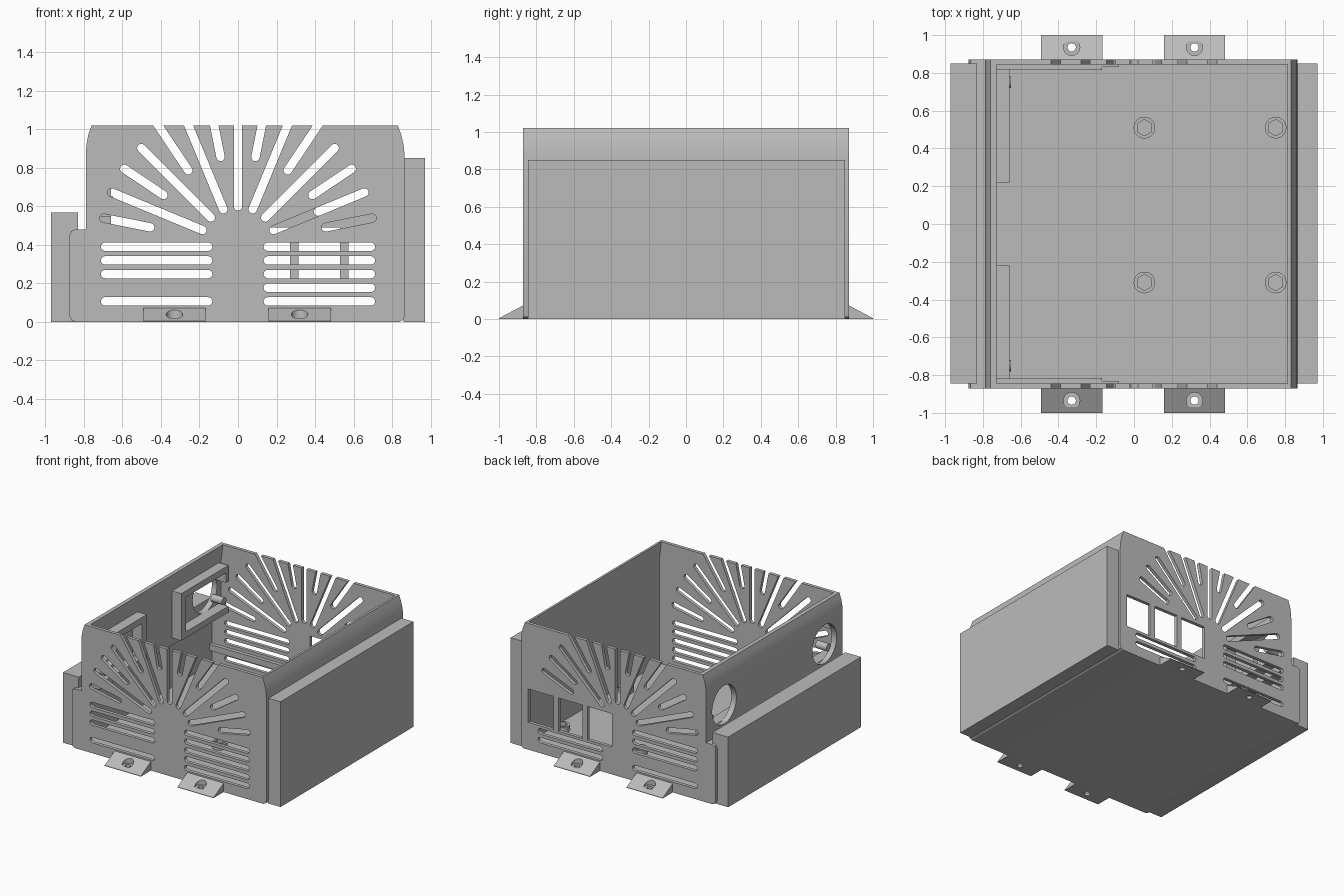
import bpy, bmesh, math
from mathutils import Matrix, Vector

if "Cube" in bpy.data.objects:
    bpy.data.objects.remove(bpy.data.objects["Cube"])

grey = bpy.data.materials.new("plain_grey")
grey.diffuse_color = (0.5, 0.5, 0.5, 1)
grey.use_nodes = True
grey.node_tree.nodes["Principled BSDF"].inputs["Base Color"].default_value = grey.diffuse_color


def finish(name, bm):
    bmesh.ops.recalc_face_normals(bm, faces=bm.faces)
    me = bpy.data.meshes.new(name)
    bm.to_mesh(me)
    bm.free()
    me.materials.append(grey)
    ob = bpy.data.objects.new(name, me)
    bpy.context.collection.objects.link(ob)
    return ob


def prism(bm, pts, axis, a, b):
    """Extrude a closed outline along x ((y,z) points) or y ((x,z) points)."""
    def place(p, t):
        return (t, p[0], p[1]) if axis == "x" else (p[0], t, p[1])
    lo = [bm.verts.new(place(p, a)) for p in pts]
    hi = [bm.verts.new(place(p, b)) for p in pts]
    bm.faces.new(lo)
    bm.faces.new(hi[::-1])
    n = len(pts)
    for i in range(n):
        bm.faces.new((lo[i], hi[i], hi[(i + 1) % n], lo[(i + 1) % n]))


def box(bm, x0, x1, y0, y1, z0, z1):
    prism(bm, [(x0, z0), (x1, z0), (x1, z1), (x0, z1)], "y", y0, y1)


def cylinder(bm, loc, r, depth, axis="Z", seg=32):
    m = Matrix.Translation(loc)
    if axis == "X":
        m = m @ Matrix.Rotation(math.pi / 2, 4, "Y")
    bmesh.ops.create_cone(bm, cap_ends=True, segments=seg, radius1=r, radius2=r,
                          depth=depth, matrix=m)


def slot(bm, p, q, y0, y1, r=0.022, seg=8):
    """Round-ended slot between two (x,z) points."""
    a = math.atan2(q[1] - p[1], q[0] - p[0])
    pts = []
    for c, start in ((q, a - math.pi / 2), (p, a + math.pi / 2)):
        for i in range(seg + 1):
            t = start + math.pi * i / seg
            pts.append((c[0] + r * math.cos(t), c[1] + r * math.sin(t)))
    prism(bm, pts, "y", y0, y1)


def cut(ob, bm):
    cutter = finish("cutter", bm)
    cutter.hide_render = True
    mod = ob.modifiers.new("cut", "BOOLEAN")
    mod.operation, mod.solver, mod.object = "DIFFERENCE", "EXACT", cutter
    bpy.context.view_layer.objects.active = ob
    bpy.ops.object.modifier_apply(modifier="cut")
    bpy.data.objects.remove(cutter)


def smooth(ob):
    bpy.ops.object.select_all(action="DESELECT")
    ob.select_set(True)
    bpy.context.view_layer.objects.active = ob
    bpy.ops.object.shade_smooth_by_angle(angle=math.radians(25))


# Open-topped case: outer outline minus inner cavity
outer = [(-.845, 0), (-.865, .008), (-.875, .03), (-.875, .45), (-.866, .471), (-.845, .48),
         (-.79, .48), (-.79, .87), (-.787, .92), (-.778, .97), (-.76, 1.02),
         (.83, 1.02), (.848, .97), (.86, .92), (.865, .87), (.865, .03), (.858, .01), (.84, 0)]
inner = [(-.825, .035), (-.825, .44), (-.745, .44), (-.745, .87), (-.727, 1.02), (-.727, 1.1),
         (.812, 1.1), (.812, 1.02), (.83, .87), (.83, .035)]
bm = bmesh.new()
prism(bm, outer, "y", -.872, .872)
case = finish("case", bm)
bm = bmesh.new()
prism(bm, inner, "y", -.845, .845)
cut(case, bm)

# Sunburst vents and vent rows in front and back walls, round holes in the left wall
for back in (False, True):
    y0, y1 = (.83, .9) if back else (-.9, -.83)
    bm = bmesh.new()
    for k in range(1, 16):
        t = math.radians(11.25 * k)
        r0 = .2 if k % 2 == 0 else .465
        r1 = .8 if 4 < k < 12 else .71
        if back and k == 1:
            continue
        if back and k == 2:
            r0 = .45
        c, s = math.cos(t), math.sin(t)
        slot(bm, (c * r0, .4 + s * r0), (c * r1, .4 + s * r1), y0, y1)
    for i in range(5):
        z = .39 - .071 * i
        if i != 3:
            slot(bm, (-.69, z), (-.155, z), y0, y1)
        if not (back and i < 3):
            slot(bm, (.155, z), (.69, z), y0, y1)
    if back:
        for x0, x1 in ((.05, .27), (.315, .53), (.575, .8)):
            box(bm, x0, x1, y0, y1, .22, .49)
        for y in (-.64, .64):
            cylinder(bm, (-.77, y, .70), .155, .1, "X")
    cut(case, bm)
smooth(case)

# Solid side blocks
bm = bmesh.new()
box(bm, .86, .972, -.845, .85, 0, .85)
finish("right_block", bm)
bm = bmesh.new()
box(bm, -.972, -.832, -.845, .85, 0, .567)
finish("left_block", bm)

# Wedge-shaped mounting tabs with countersunk screw holes
for s in (-1, 1):
    for x in (-.33, .32):
        bm = bmesh.new()
        prism(bm, [(s * .86, 0), (s * 1.0, 0), (s * 1.0, .004), (s * .872, .072), (s * .86, .072)],
              "x", x - .162, x + .162)
        tab = finish("mounting_tab", bm)
        for r, z in ((.043, .07), (.022, .02)):
            bm = bmesh.new()
            cylinder(bm, (x, s * .935, z), r, .1)
            cut(tab, bm)
        smooth(tab)

# Brackets on the left wall, with a peg, and low rails along the end walls
for s in (-1, 1):
    def sbox(bm, x0, x1, ya, yb, z0, z1):
        box(bm, x0, x1, min(s * ya, s * yb), max(s * ya, s * yb), z0, z1)
    bm = bmesh.new()
    sbox(bm, -.75, -.66, .22, .82, .83, .88)
    sbox(bm, -.75, -.66, .22, .82, .50, .55)
    sbox(bm, -.75, -.66, .22, .28, .55, .83)
    sbox(bm, -.75, -.66, .79, .82, .75, .83)
    finish("wall_bracket", bm)
    bm = bmesh.new()
    cylinder(bm, (-.70, s * .75, .62), .03, .1, "X", 20)
    smooth(finish("bracket_peg", bm))
    bm = bmesh.new()
    sbox(bm, -.83, -.17, .815, .85, .15, .20)
    sbox(bm, -.17, -.08, .83, .85, .15, .20)
    finish("side_rail", bm)

# Floor standoffs with hexagonal pockets
for x in (.055, .75):
    for y in (-.31, .51):
        bm = bmesh.new()
        cylinder(bm, (x, y, .055), .057, .05)
        post = finish("standoff", bm)
        bm = bmesh.new()
        cylinder(bm, (x, y, .08), .043, .06, seg=6)
        cut(post, bm)
        smooth(post)
